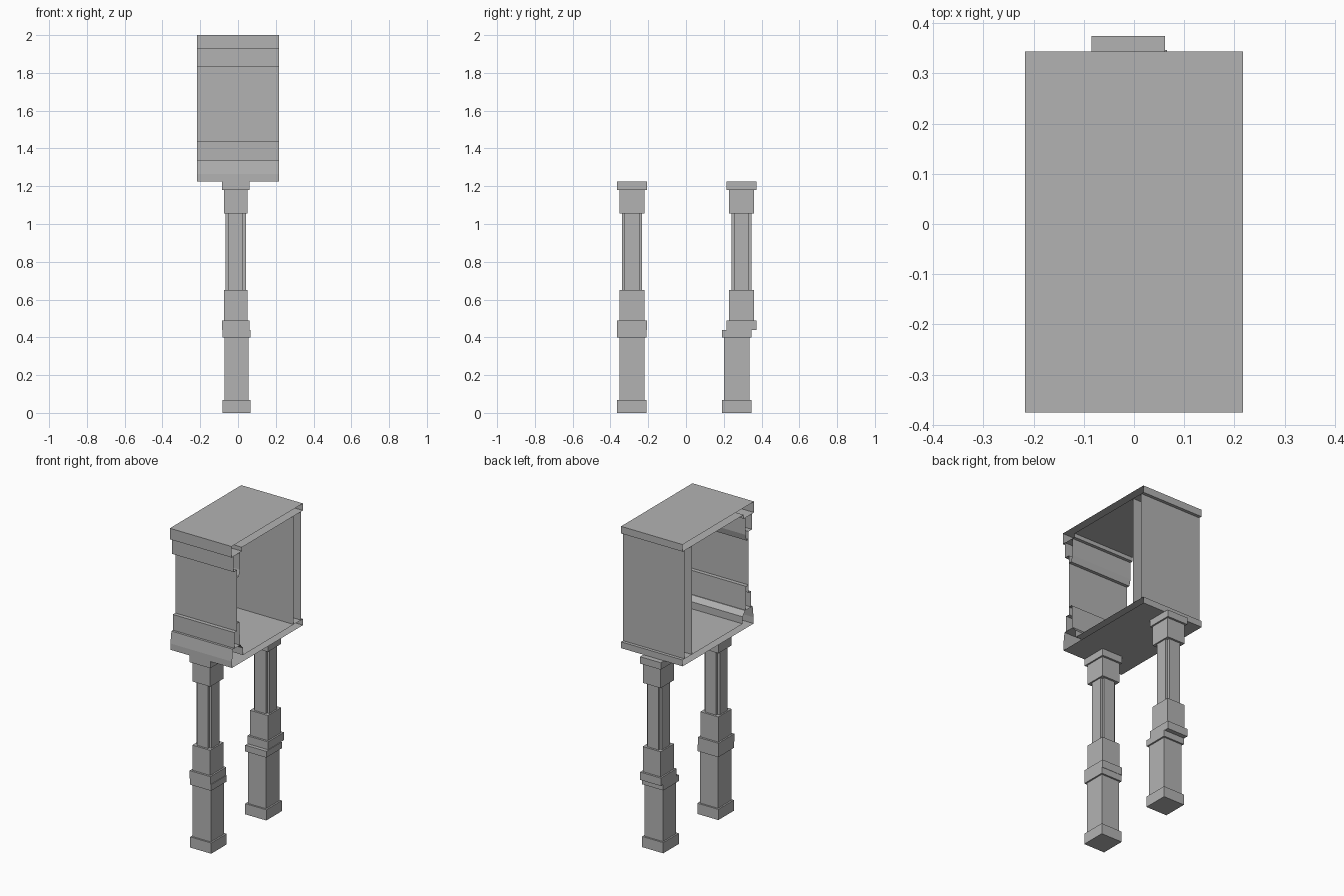
import bpy, bmesh

if "Cube" in bpy.data.objects:
    bpy.data.objects.remove(bpy.data.objects["Cube"])

grey = bpy.data.materials.new("stone_grey")
grey.diffuse_color = (0.45, 0.45, 0.45, 1)
grey.use_nodes = True
grey.node_tree.nodes["Principled BSDF"].inputs["Base Color"].default_value = grey.diffuse_color

HALF = 0.217  # half length of the mouldings along x


def finish(name, bm):
    mesh = bpy.data.meshes.new(name)
    bm.to_mesh(mesh)
    bm.free()
    mesh.materials.append(grey)
    obj = bpy.data.objects.new(name, mesh)
    bpy.context.collection.objects.link(obj)
    return obj


def moulding(name, profile, closed=True):
    """Sweep a (y, z) profile along x, leaving both ends open."""
    bm = bmesh.new()
    rows = [[bm.verts.new((x, y, z)) for y, z in profile] for x in (-HALF, HALF)]
    n = len(profile)
    for i in range(n if closed else n - 1):
        j = (i + 1) % n
        bm.faces.new((rows[0][i], rows[0][j], rows[1][j], rows[1][i]))
    if closed:
        bmesh.ops.recalc_face_normals(bm, faces=bm.faces)
    return finish(name, bm)


def prism(bm, outline, z0, z1):
    """Closed upright prism from an (x, y) outline."""
    low = [bm.verts.new((x, y, z0)) for x, y in outline]
    top = [bm.verts.new((x, y, z1)) for x, y in outline]
    bm.faces.new(low[::-1])
    bm.faces.new(top)
    for i in range(len(outline)):
        j = (i + 1) % len(outline)
        bm.faces.new((low[i], low[j], top[j], top[i]))


def rect(cx, cy, hx, hy):
    return [(cx - hx, cy - hy), (cx + hx, cy - hy), (cx + hx, cy + hy), (cx - hx, cy + hy)]


def notched(cx, cy, a, b):
    """Square with its four corners cut back in steps."""
    pts = [(-b, -a), (b, -a), (b, -b), (a, -b), (a, b), (b, b),
           (b, a), (-b, a), (-b, b), (-a, b), (-a, -b), (-b, -b)]
    return [(cx + x, cy + y) for x, y in pts]


def leg(name, y_low, y_high):
    # lower pedestal: foot, shaft and half of the collar
    bm = bmesh.new()
    for z0, z1, hx, hy in ((0, 0.068, 0.074, 0.078), (0.068, 0.40, 0.064, 0.067),
                           (0.40, 0.44, 0.074, 0.078)):
        prism(bm, rect(-0.008, y_low, hx, hy), z0, z1)
    finish(name + "_pedestal", bm)
    # upper column: other half of the collar, base block, shaft, capital
    bm = bmesh.new()
    for z0, z1, hx, hy in ((0.44, 0.49, 0.073, 0.08), (0.49, 0.65, 0.063, 0.067),
                           (1.055, 1.18, 0.063, 0.067), (1.18, 1.224, 0.073, 0.08)):
        prism(bm, rect(-0.0115, y_high, hx, hy), z0, z1)
    prism(bm, notched(-0.0115, y_high, 0.054, 0.039), 0.65, 1.055)
    finish(name + "_column", bm)


leg("front_leg", -0.286, -0.286)
leg("back_leg", 0.268, 0.294)

# Roof slab with a deeper front lip
moulding("roof_slab", [(-0.375, 2.0), (0.343, 2.0), (0.343, 1.955),
                       (-0.27, 1.955), (-0.27, 1.93), (-0.375, 1.93)])
# Floor slab with a raised front plinth
moulding("floor_slab", [(-0.37, 1.225), (0.343, 1.225), (0.343, 1.265), (-0.26, 1.265),
                        (-0.26, 1.31), (-0.285, 1.34), (-0.36, 1.34), (-0.37, 1.265)])
# Hollow back wall
moulding("back_wall", [(0.25, 1.265), (0.323, 1.265), (0.323, 1.955), (0.25, 1.955)])
# Stepped front bands above and below the panel
moulding("upper_front_band", [(-0.355, 1.93), (-0.355, 1.83), (-0.32, 1.83), (-0.32, 1.78),
                              (-0.30, 1.78), (-0.29, 1.82), (-0.29, 1.93)])
moulding("lower_front_band", [(-0.345, 1.34), (-0.345, 1.44), (-0.32, 1.44), (-0.32, 1.49),
                              (-0.295, 1.49), (-0.29, 1.34)])
# Thin front panel
moulding("front_panel", [(-0.32, 1.49), (-0.32, 1.78)], closed=False)
